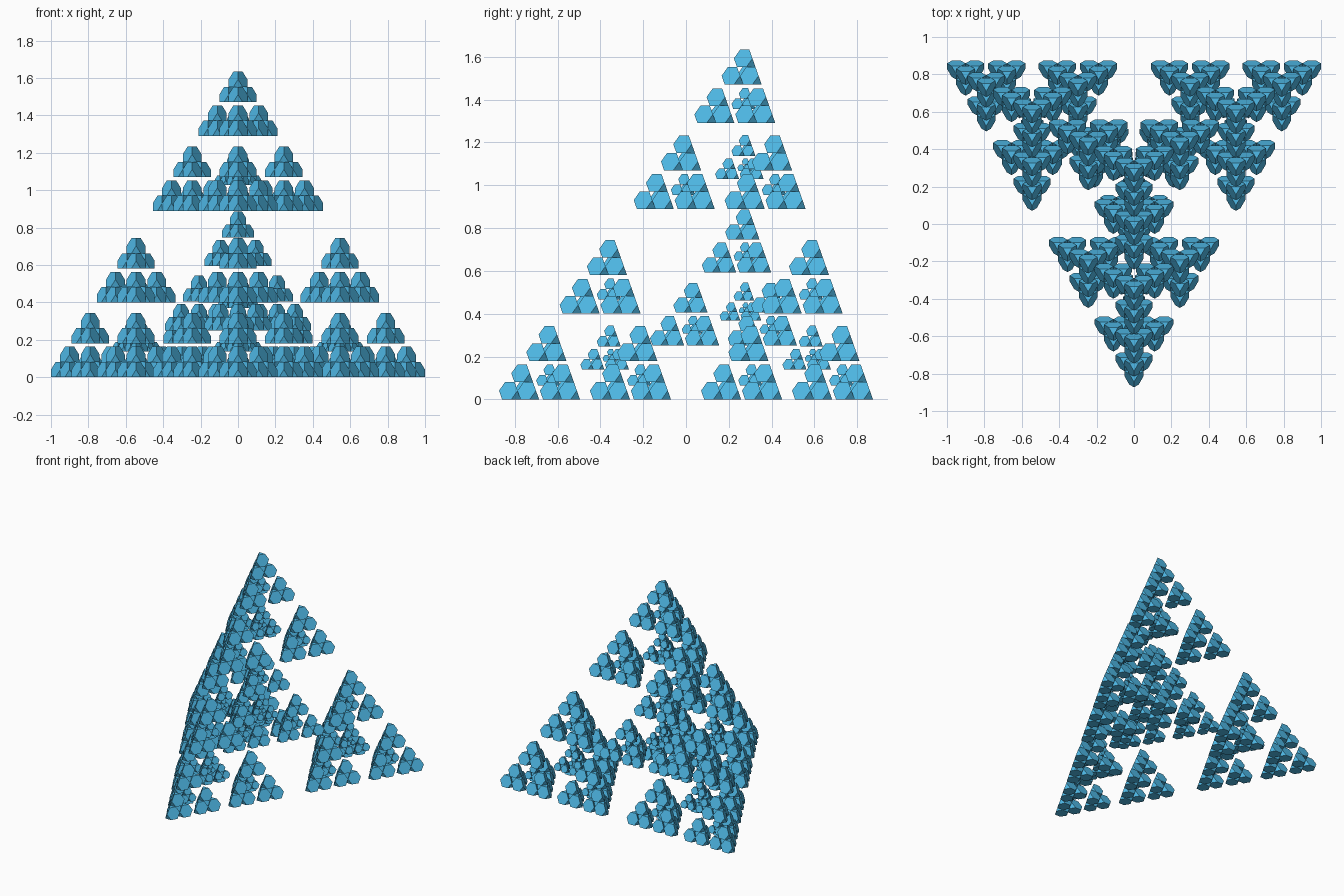
import bpy, bmesh
from math import sqrt
from mathutils import Vector

if "Cube" in bpy.data.objects:
    bpy.data.objects.remove(bpy.data.objects["Cube"])

# Unit-edge tetrahedron around its centroid: one corner to the front, two at the back, one on top
R3, H = sqrt(3), sqrt(2 / 3)
CORNERS = [Vector((0, -1 / R3, -H / 4)), Vector((0.5, 0.5 / R3, -H / 4)),
           Vector((-0.5, 0.5 / R3, -H / 4)), Vector((0, 0, 0.75 * H))]
DEPTH = 4
SPREAD = 1.0897          # spacing of the four largest clusters
SHRINK = 0.45            # corner clusters
CORE_ROOT, CORE = 0.385, 0.27   # clusters nested in the centre
LEAF = 3.357             # leaf edge relative to its spacing

bm = bmesh.new()


def leaf(centre, edge):
    """Tetrahedron with every corner cut off at a third of the edge."""
    v = {}
    for i in range(4):
        for j in range(4):
            if i != j:
                v[i, j] = bm.verts.new(centre + edge * CORNERS[i].lerp(CORNERS[j], 1 / 3))
    for k in range(4):
        a, b, c = [i for i in range(4) if i != k]
        bm.faces.new([v[k, a], v[k, b], v[k, c]])
        bm.faces.new([v[a, b], v[b, a], v[b, c], v[c, b], v[c, a], v[a, c]])


def cluster(centre, spread, depth):
    """Four corner copies and a smaller copy in the middle."""
    if depth == 0:
        leaf(centre, LEAF * spread)
        return
    for corner in CORNERS:
        cluster(centre + corner * spread, spread * SHRINK, depth - 1)
    core = CORE_ROOT if depth == DEPTH else CORE
    cluster(centre, spread * core, depth - 1)


cluster(Vector((0, 0, 0)), SPREAD, DEPTH)
bmesh.ops.recalc_face_normals(bm, faces=bm.faces[:])

# Centre on y and stand on the ground
ys = [v.co.y for v in bm.verts]
zs = [v.co.z for v in bm.verts]
bmesh.ops.translate(bm, verts=bm.verts[:], vec=(0, -(min(ys) + max(ys)) / 2, -min(zs)))

mesh = bpy.data.meshes.new("fractal_pyramid")
bm.to_mesh(mesh)
bm.free()
obj = bpy.data.objects.new("fractal_pyramid", mesh)
bpy.context.collection.objects.link(obj)

# Blue finish
mat = bpy.data.materials.new("blue")
mat.diffuse_color = (0.08, 0.5, 0.82, 1)
mat.use_nodes = True
mat.node_tree.nodes["Principled BSDF"].inputs["Base Color"].default_value = mat.diffuse_color
mesh.materials.append(mat)
